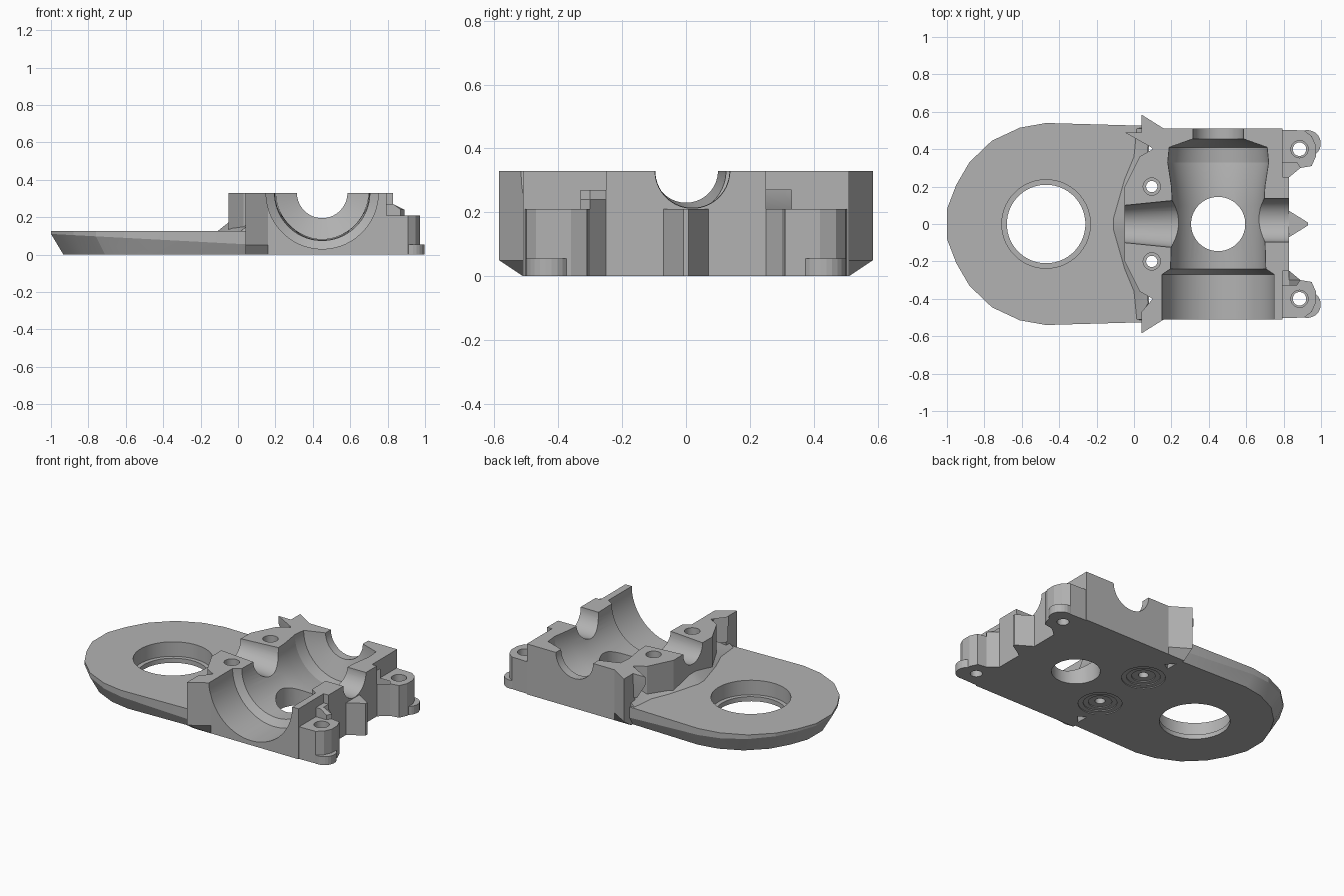
import bpy, bmesh, math
from mathutils import Vector

if "Cube" in bpy.data.objects:
    bpy.data.objects.remove(bpy.data.objects["Cube"])

TOP = 0.33
grey = bpy.data.materials.new("plain grey")
grey.use_nodes = True
grey.diffuse_color = (0.45, 0.45, 0.45, 1)
grey.node_tree.nodes["Principled BSDF"].inputs["Base Color"].default_value = grey.diffuse_color


def loft(name, rings):
    """Closed solid through rings of equal point count."""
    bm = bmesh.new()
    loops = [[bm.verts.new(p) for p in ring] for ring in rings]
    n = len(loops[0])
    for a, b in zip(loops, loops[1:]):
        for i in range(n):
            j = (i + 1) % n
            bm.faces.new((a[i], a[j], b[j], b[i]))
    bm.faces.new(loops[0])
    bm.faces.new(loops[-1])
    bmesh.ops.recalc_face_normals(bm, faces=bm.faces)
    mesh = bpy.data.meshes.new(name)
    bm.to_mesh(mesh)
    bm.free()
    mesh.materials.append(grey)
    ob = bpy.data.objects.new(name, mesh)
    bpy.context.collection.objects.link(ob)
    return ob


def prism(name, outline, z0, z1):
    return loft(name, [[(x, y, z) for x, y in outline] for z in (z0, z1)])


def lathe(name, origin, axis, profile, n=48):
    """Turned solid; profile holds (distance along axis, radius)."""
    o, d = Vector(origin), Vector(axis)
    u = d.orthogonal().normalized()
    v = d.cross(u)
    turn = [2 * math.pi * (i + 0.5) / n for i in range(n)]
    return loft(name, [[o + d * t + (u * math.cos(a) + v * math.sin(a)) * r for a in turn]
                       for t, r in profile])


def both(half):
    """Outline from its +y half, listed from front to back of x."""
    return half + [(x, -y) for x, y in reversed(half)]


def combine(body, other, operation):
    mod = body.modifiers.new(operation, "BOOLEAN")
    mod.operation, mod.solver, mod.object = operation, "EXACT", other
    bpy.ops.object.select_all(action="DESELECT")
    bpy.context.view_layer.objects.active = body
    body.select_set(True)
    bpy.ops.object.modifier_apply(modifier=mod.name)
    bpy.data.objects.remove(other)


# Rounded plate with a chamfered underside
plate = both([(-1, 0.08), (-0.95, 0.21), (-0.88, 0.33), (-0.76, 0.445),
              (-0.61, 0.515), (-0.47, 0.54), (0.06, 0.525)])
body = loft("bearing_housing", [
    [(-0.05 + (x + 0.05) * 0.93, y * 0.94, 0) for x, y in plate],
    [(x, y, 0.06 - 0.053 * (x + 0.05)) for x, y in plate],
    [(x, y, 0.125) for x, y in plate]])

# Main block with flared rear corners
block = both([(-0.05, 0.2), (-0.03, 0.24), (0.03, 0.36), (0.1, 0.4), (0.04, 0.47),
              (0.04, 0.585), (0.16, 0.51), (0.795, 0.51), (0.795, 0.25), (0.83, 0.25)])
parts = [loft("block", [
    [(x, max(-0.51, min(0.51, y)), 0) for x, y in block],
    [(x, y, 0.05) for x, y in block],
    [(x, y, TOP) for x, y in block]])]

# Sloped fillet between plate and block
ramp = both([(-0.11, 0.03), (-0.05, 0.24), (0, 0.36), (0.015, 0.51), (0.08, 0.52)])
parts.append(loft("ramp", [
    [(x, y, 0.08) for x, y in ramp],
    [(x, y, 0.125) for x, y in ramp],
    [(min(x + 0.07, 0.08), y, 0.18) for x, y in ramp]]))

# Pointed rib on the end wall
parts.append(prism("end_rib", [(0.8, 0.075), (0.83, 0.07), (0.93, 0.008),
                               (0.93, -0.008), (0.83, -0.07), (0.8, -0.075)], 0, 0.21))

for s in (1, -1):
    # Screw ears with a sloped shoulder, small feet and rear corner hooks
    ear = [(0.75, 0.25), (0.83, 0.25), (0.89, 0.3), (0.95, 0.31), (0.972, 0.36), (0.972, 0.42),
           (0.95, 0.47), (0.91, 0.5), (0.75, 0.505)]
    parts.append(prism("screw_ear", [(x, y * s) for x, y in ear], 0, 0.21))
    shoulder = [(0.75, 0.25), (0.83, 0.25), (0.89, 0.3), (0.87, 0.33), (0.75, 0.33)]
    parts.append(loft("ear_shoulder", [
        [(x, y * s, 0.15) for x, y in shoulder],
        [(x, y * s, 0.24) for x, y in shoulder],
        [(min(x, 0.83), y * s, 0.27) for x, y in shoulder]]))
    parts.append(lathe("foot", (0.927, 0.43 * s, 0), (0, 0, 1), [(0, 0.072), (0.055, 0.072)], 24))
    hook_top = [(-0.05, 0.49), (0.07, 0.49), (0.11, 0.4)]
    hook_low = [(0.02, 0.48), (0.07, 0.49), (0.11, 0.4)]
    parts.append(loft("corner_hook", [[(x, y * s, z) for x, y in ring]
                                      for ring, z in ((hook_low, 0.17), (hook_top, 0.28), (hook_top, TOP))]))

for part in parts:
    combine(body, part, "UNION")

# Stepped main bore, tapering cross bores, floor hole and plate hole
cutters = [
    lathe("main_bore", (0.45, 0, TOP), (0, 1, 0),
          [(-0.7, 0.3), (-0.27, 0.3), (-0.24, 0.255), (0.1, 0.245), (0.2, 0.25),
           (0.33, 0.27), (0.41, 0.262), (0.455, 0.135), (0.7, 0.135)], 64),
    lathe("rear_cross_bore", (0, 0, TOP), (1, 0, 0), [(-0.2, 0.09), (-0.05, 0.1), (0.3, 0.135)]),
    lathe("end_cross_bore", (0, 0.02, TOP), (1, 0, 0), [(0.6, 0.115), (1.1, 0.12)]),
    lathe("floor_hole", (0.45, 0, 0), (0, 0, 1), [(-0.1, 0.145), (0.2, 0.145)]),
    lathe("plate_hole", (-0.47, 0, 0), (0, 0, 1),
          [(-0.1, 0.21), (0.03, 0.21), (0.03, 0.237), (0.3, 0.237)]),
]
for s in (1, -1):
    # Block screw holes with stepped rings underneath, and ear holes
    cutters.append(lathe("block_screw_hole", (0.095, 0.2 * s, 0), (0, 0, 1),
                         [(-0.1, 0.13), (0.006, 0.13), (0.006, 0.1), (0.012, 0.1), (0.012, 0.07),
                          (0.018, 0.07), (0.018, 0.03), (0.28, 0.03), (0.28, 0.046), (0.5, 0.046)]))
    cutters.append(lathe("ear_hole", (0.885, 0.4 * s, 0), (0, 0, 1),
                         [(-0.1, 0.036), (0.15, 0.036), (0.15, 0.046), (0.5, 0.046)]))
for cutter in cutters:
    combine(body, cutter, "DIFFERENCE")

bpy.ops.object.shade_smooth_by_angle(angle=math.radians(14))
